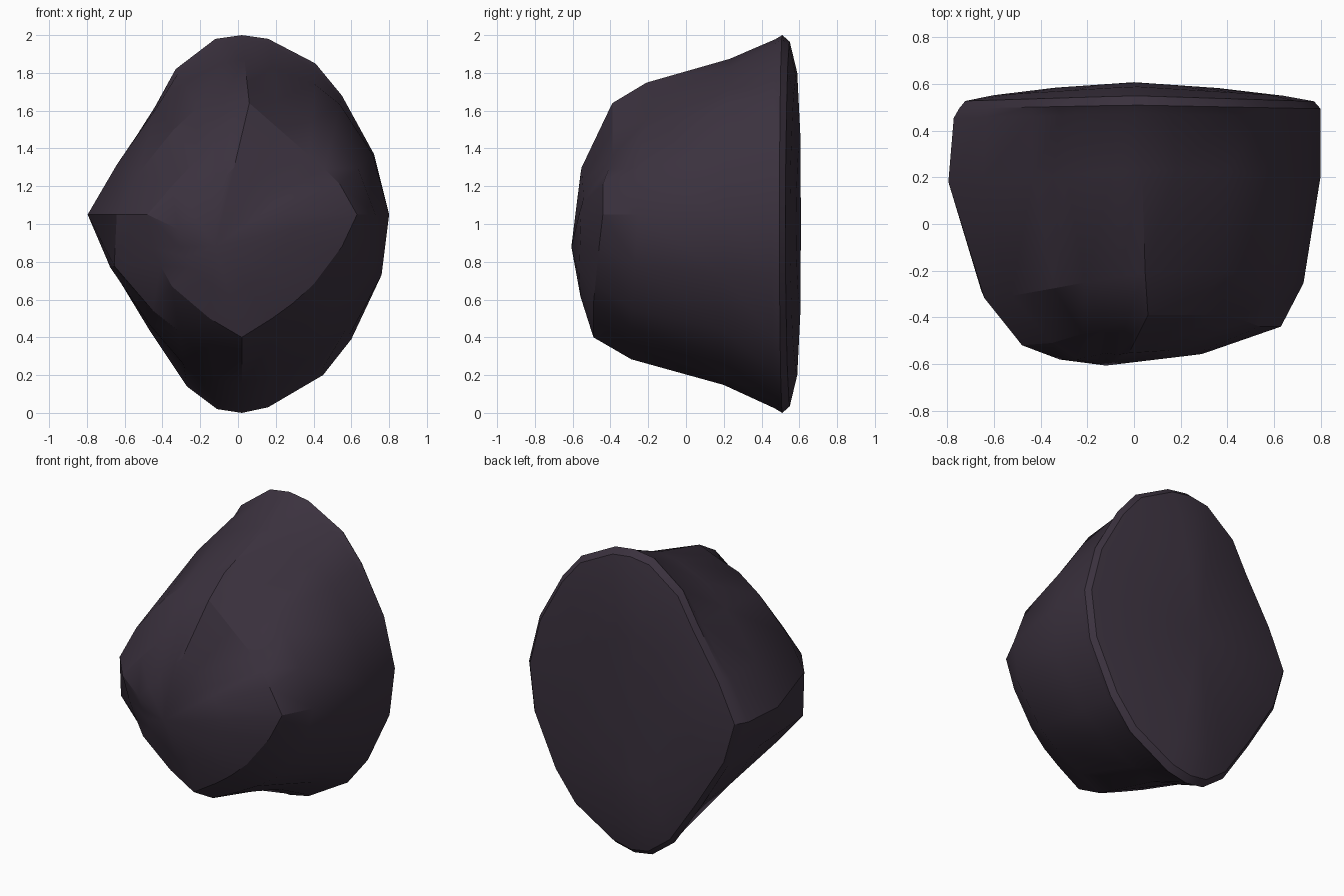
import bpy, bmesh
from mathutils import Vector

if "Cube" in bpy.data.objects:
    bpy.data.objects.remove(bpy.data.objects["Cube"])

# Rim of the blunt front face, clockwise from the top (x, y, z)
front = [(.06, -.39, 1.64), (.22, -.39, 1.50), (.38, -.39, 1.36), (.46, -.41, 1.29),
         (.54, -.44, 1.21), (.63, -.44, 1.05), (.55, -.46, .88), (.40, -.48, .68),
         (.29, -.49, .58), (.18, -.49, .50), (.02, -.49, .40), (-.15, -.49, .50),
         (-.35, -.49, .67), (-.41, -.485, .78), (-.46, -.48, .88), (-.48, -.52, 1.05),
         (-.35, -.51, 1.20), (-.22, -.47, 1.34), (-.12, -.44, 1.46), (-.03, -.41, 1.55)]
# Rim of the wide back face (x, z), same order
back = [(.02, 2.0), (.16, 1.98), (.41, 1.85), (.55, 1.68), (.72, 1.37), (.80, 1.05),
        (.76, .73), (.60, .39), (.45, .20), (.16, .03), (.02, 0), (-.11, .02),
        (-.27, .14), (-.47, .44), (-.67, .77), (-.75, 1.05), (-.63, 1.31),
        (-.44, 1.62), (-.33, 1.82), (-.12, 1.98)]
# How far each side line has widened at the front shoulder and at mid depth
shoulder = [.30, .32, .38, .47, .53, .57, .60, .45, .34, .30,
            .29, .31, .45, .70, .93, .60, .63, .56, .44, .33]
middle = [.65, .68, .78, .88, .97, 1.0, 1.0, .84, .72, .65,
          .63, .66, .78, .93, 1.03, 1.17, 1.05, .97, .80, .69]
near_back = [max(.94, .5 + .5 * m) for m in middle]

F = [Vector(p) for p in front]
B = [Vector((x, .51 - .02 * abs(x), z)) for x, z in back]


def side_ring(t, growth):
    """Ring at depth t between the two rims, widened by its own growth factors."""
    return [Vector((f.x + (b.x - f.x) * g, f.y + (b.y - f.y) * t,
                    f.z + (b.z - f.z) * min(g, 1)))
            for f, b, g in zip(F, B, growth)]


def dome_ring(scale, y, droop):
    """Ring on the shallow back dome; droop pulls it forward at the sides."""
    return [Vector((b.x * scale, y - droop * abs(b.x), 1 + (b.z - 1) * scale)) for b in B]


# Shallow bulge of the front face
apex = Vector((-.12, -.607, .88))
mid_face = []
for p in F:
    q = apex.lerp(p, .55)
    q.y -= .04 + .04 * (p.z - 1) - (.02 if p.x < -.1 else 0)
    mid_face.append(q)

rings = [mid_face, F, side_ring(.2, shoulder), side_ring(.69, middle),
         side_ring(.96, near_back), B, dome_ring(.965, .55, .03),
         dome_ring(.8, .59, .05), dome_ring(.45, .607, .03)]

# Skin the rings and close both faces
bm = bmesh.new()
vr = [[bm.verts.new(p) for p in r] for r in rings]
n = len(F)
tip, end = bm.verts.new(apex), bm.verts.new((0, .608, 1))
for i in range(n):
    j = (i + 1) % n
    bm.faces.new((tip, vr[0][i], vr[0][j]))
    bm.faces.new((end, vr[-1][j], vr[-1][i]))
    for a, b in zip(vr, vr[1:]):
        bm.faces.new((a[i], b[i], b[j], a[j]))
bmesh.ops.recalc_face_normals(bm, faces=bm.faces)
me = bpy.data.meshes.new("rock")
bm.to_mesh(me)
bm.free()
rock = bpy.data.objects.new("rock", me)
bpy.context.collection.objects.link(rock)

# Dark purple-grey stone
mat = bpy.data.materials.new("dark_stone")
mat.diffuse_color = (.043, .031, .048, 1)
mat.use_nodes = True
mat.node_tree.nodes["Principled BSDF"].inputs["Base Color"].default_value = mat.diffuse_color
me.materials.append(mat)

bpy.context.view_layer.objects.active = rock
rock.select_set(True)
bpy.ops.object.shade_smooth_by_angle(angle=.45)
